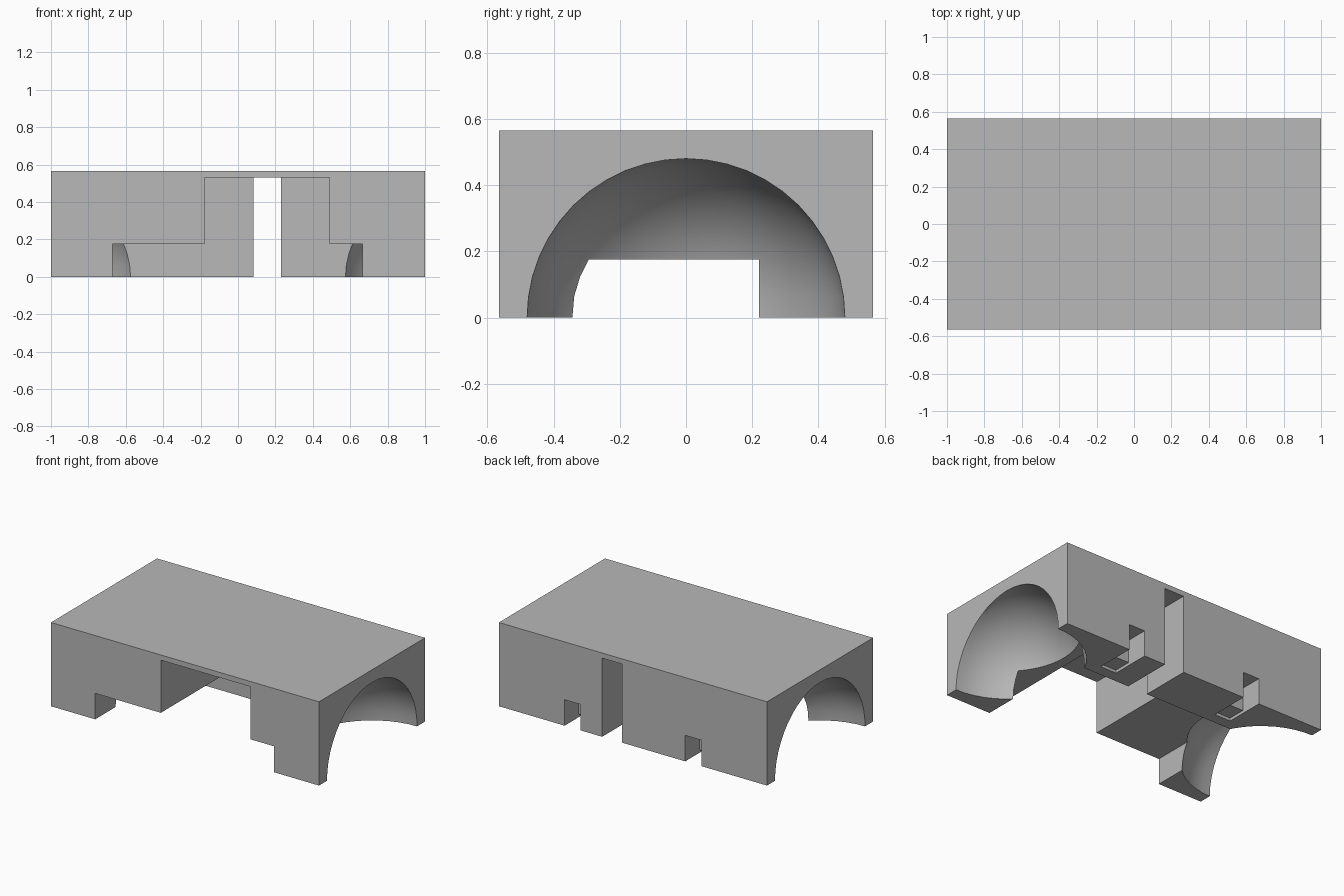
import bpy
import math

old = bpy.data.objects.get("Cube")
if old:
    bpy.data.objects.remove(old, do_unlink=True)

grey = bpy.data.materials.new("plain_grey")
grey.use_nodes = True
colour = (0.48, 0.48, 0.48, 1)
grey.diffuse_color = colour
grey.node_tree.nodes["Principled BSDF"].inputs["Base Color"].default_value = colour

HALF_Y = 0.565
HEIGHT = 0.565
LOW, TALL = 0.175, 0.53      # heights of the two notch ceilings
WALL_Y = 0.22                # rear wall of the front notch
OUT = 0.2                    # how far cutters reach past the block


def box(name, x, y, z):
    """Box from (min, max) pairs."""
    spans = (x, y, z)
    bpy.ops.mesh.primitive_cube_add(size=1, location=[(a + b) / 2 for a, b in spans])
    ob = bpy.context.object
    ob.name = name
    ob.scale = [b - a for a, b in spans]
    bpy.ops.object.transform_apply(location=True, rotation=True, scale=True)
    ob.data.materials.append(grey)
    return ob


def cut(target, cutter):
    """Subtract the cutter for good, then discard it."""
    cutter.hide_render = True
    mod = target.modifiers.new("cut", 'BOOLEAN')
    mod.operation = 'DIFFERENCE'
    mod.solver = 'EXACT'
    mod.object = cutter
    bpy.ops.object.select_all(action='DESELECT')
    target.select_set(True)
    bpy.context.view_layer.objects.active = target
    bpy.ops.object.modifier_apply(modifier=mod.name)
    bpy.data.objects.remove(cutter, do_unlink=True)


# Main block
block = box("bridge_block", (-1, 1), (-HALF_Y, HALF_Y), (0, HEIGHT))

# Rounded hollow at each end
for side in (-1, 1):
    bpy.ops.mesh.primitive_uv_sphere_add(segments=48, ring_count=24, radius=0.48,
                                         location=(side, 0, 0))
    dome = bpy.context.object
    dome.name = "dome_cutter"
    dome.data.materials.append(grey)
    cut(block, dome)

# Stepped notch in the front: wide and low, then narrow and tall
front = (-HALF_Y - OUT, WALL_Y)
cut(block, box("low_notch_cutter", (-0.67, 0.665), front, (-OUT, LOW)))
cut(block, box("tall_notch_cutter", (-0.18, 0.49), front, (-OUT, TALL)))

# Passage from the tall notch out through the back
cut(block, box("passage_cutter", (0.083, 0.23), (0, HALF_Y + OUT), (-OUT, TALL)))

# Two short slots in the back, each with a shallow recess behind
for x in ((0.39, 0.51), (-0.51, -0.39)):
    cut(block, box("slot_cutter", x, (0.415, HALF_Y + OUT), (-OUT, LOW)))
    cut(block, box("recess_cutter", x, (0.295, 0.45), (-OUT, 0.02)))

# Smooth hollows, sharp box edges
bpy.ops.object.select_all(action='DESELECT')
block.select_set(True)
bpy.context.view_layer.objects.active = block
bpy.ops.object.shade_smooth_by_angle(angle=math.radians(30))
